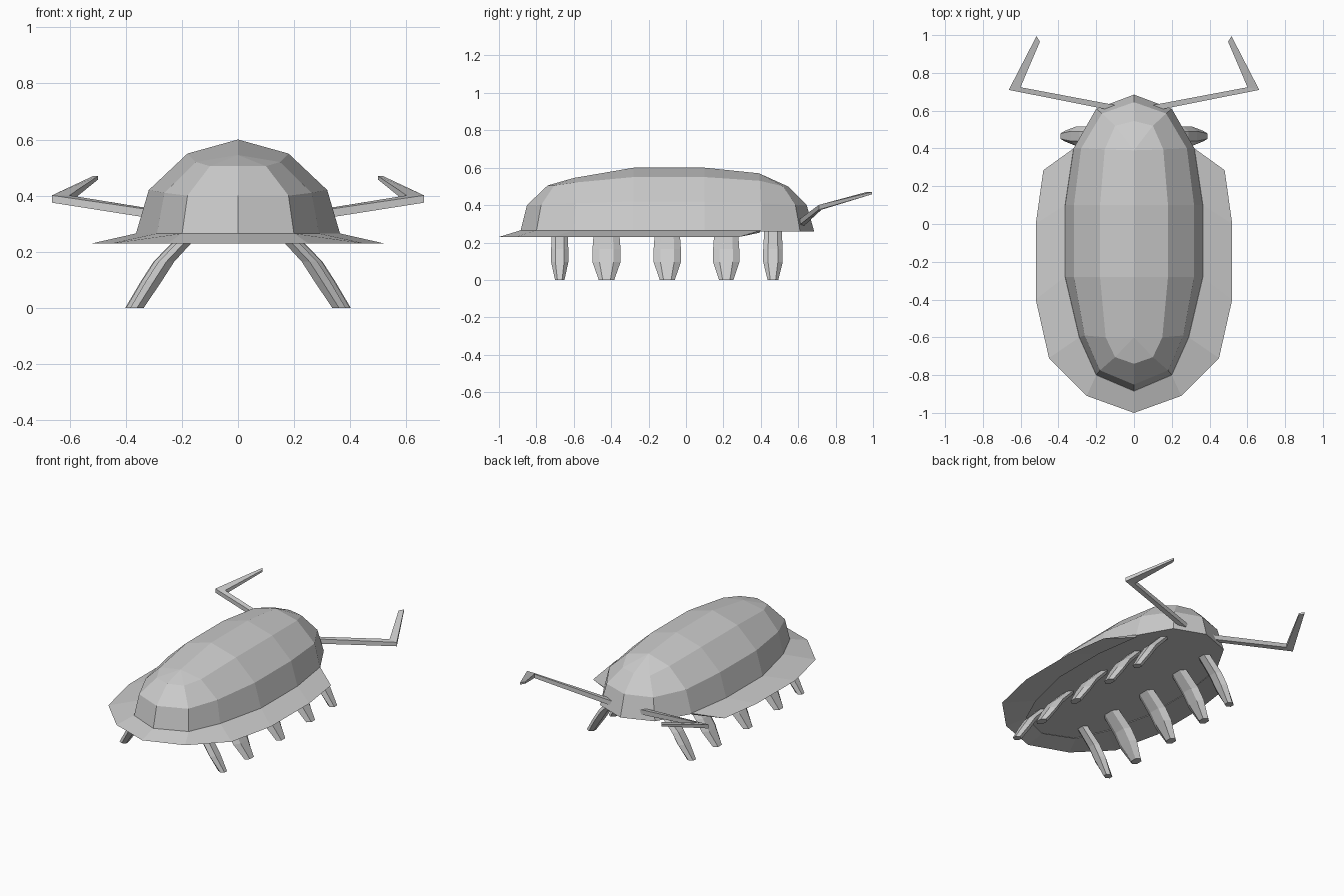
import bpy, bmesh
from mathutils import Vector

if "Cube" in bpy.data.objects:
    bpy.data.objects.remove(bpy.data.objects["Cube"])


def finish(name, bm):
    # Weld seams, cap open ends, orient faces outward
    bmesh.ops.remove_doubles(bm, verts=bm.verts[:], dist=0.0005)
    bmesh.ops.holes_fill(bm, edges=[e for e in bm.edges if e.is_boundary], sides=0)
    bmesh.ops.recalc_face_normals(bm, faces=bm.faces[:])
    mesh = bpy.data.meshes.new(name)
    bm.to_mesh(mesh)
    bm.free()
    ob = bpy.data.objects.new(name, mesh)
    bpy.context.collection.objects.link(ob)
    return ob


def add_rows(bm, rows, closed=False):
    # Quads between successive rows of points
    grid = [[bm.verts.new(p) for p in row] for row in rows]
    n = len(grid[0])
    for a, b in zip(grid, grid[1:]):
        for i in range(n if closed else n - 1):
            j = (i + 1) % n
            bm.faces.new((a[i], a[j], b[j], b[i]))


def mirrored_rows(name, rows):
    bm = bmesh.new()
    for s in (1, -1):
        add_rows(bm, [[(s * x, y, z) for x, y, z in row] for row in rows])
    return finish(name, bm)


def loft_pair(name, sections):
    for side, s in (("right", 1), ("left", -1)):
        bm = bmesh.new()
        add_rows(bm, [[(s * x, y, z) for x, y, z in sec] for sec in sections], True)
        finish(f"{name}_{side}", bm)


# Domed shell: half outlines at rising levels, ending in the ridge line
base = [(0, -.885), (.2, -.8), (.29, -.6), (.365, -.28),
        (.365, .1), (.32, .4), (.2, .61), (0, .685)]
low = [(x, y, .26) for x, y in base]
mid = [(0, -.85, .40), (.18, -.775, .40), (.262, -.59, .41), (.318, -.28, .42),
       (.318, .1, .42), (.28, .4, .41), (.17, .585, .40), (0, .645, .40)]
high = [(0, -.74, .505), (.1, -.705, .505), (.15, -.6, .52), (.18, -.28, .55),
        (.18, .1, .55), (.155, .395, .53), (.1, .52, .50), (0, .545, .50)]
ridge = [(0, y, z) for y, z in [(-.6, .545)] * 3 + [(-.28, .6), (.1, .6)] + [(.39, .57)] * 3]
mirrored_rows("shell", [low, mid, high, ridge])

# Flared skirt around the front and sides
rim = [(0, -1, .23), (.25, -.91, .23), (.45, -.71, .23),
       (.52, -.4, .23), (.52, 0, .23), (.48, .285, .23)]
top = [(x, y, .265) for x, y in base[:6]]
under = [(x * .98, y * .98, .252) for x, y in base[:6]]
mirrored_rows("skirt", [top, rim, under, top])

# Five pairs of bent, flattened legs: y centre, half width, foot x
legs = [(-.675, .046, .36), (-.425, .075, .375), (-.1, .073, .378),
        (.215, .07, .375), (.465, .052, .365)]
for k, (yc, w, fx) in enumerate(legs):
    secs = []
    for x, z, t, f in [(fx - .20, .265, .025, .9), (fx - .105, .165, .028, 1),
                       (fx - .06, .095, .028, 1), (fx, 0, .024, .55)]:
        h = w * f
        secs.append([(x - t, yc - h * .5, z), (x, yc - h, z), (x + t, yc - h * .5, z),
                     (x + t, yc + h * .5, z), (x, yc + h, z), (x - t, yc + h * .5, z)])
    loft_pair(f"leg_{k + 1}", secs)

# Elbowed antennae: centre, mitred half width, half height
antenna = [((.08, .61, .30), (.004, -.015, 0), .016),
           ((.632, .717, .388), (.031, -.007, 0), .013),
           ((.507, .98, .464), (.010, .017, 0), .006)]
secs = []
for c, side, h in antenna:
    c, side, up = Vector(c), Vector(side), Vector((0, 0, h))
    if c.y > .9:
        side = Vector((-.009, -.015, 0))
        side = -side
    secs.append([c + side - up, c + side + up, c - side + up, c - side - up])
loft_pair("antenna", secs)
